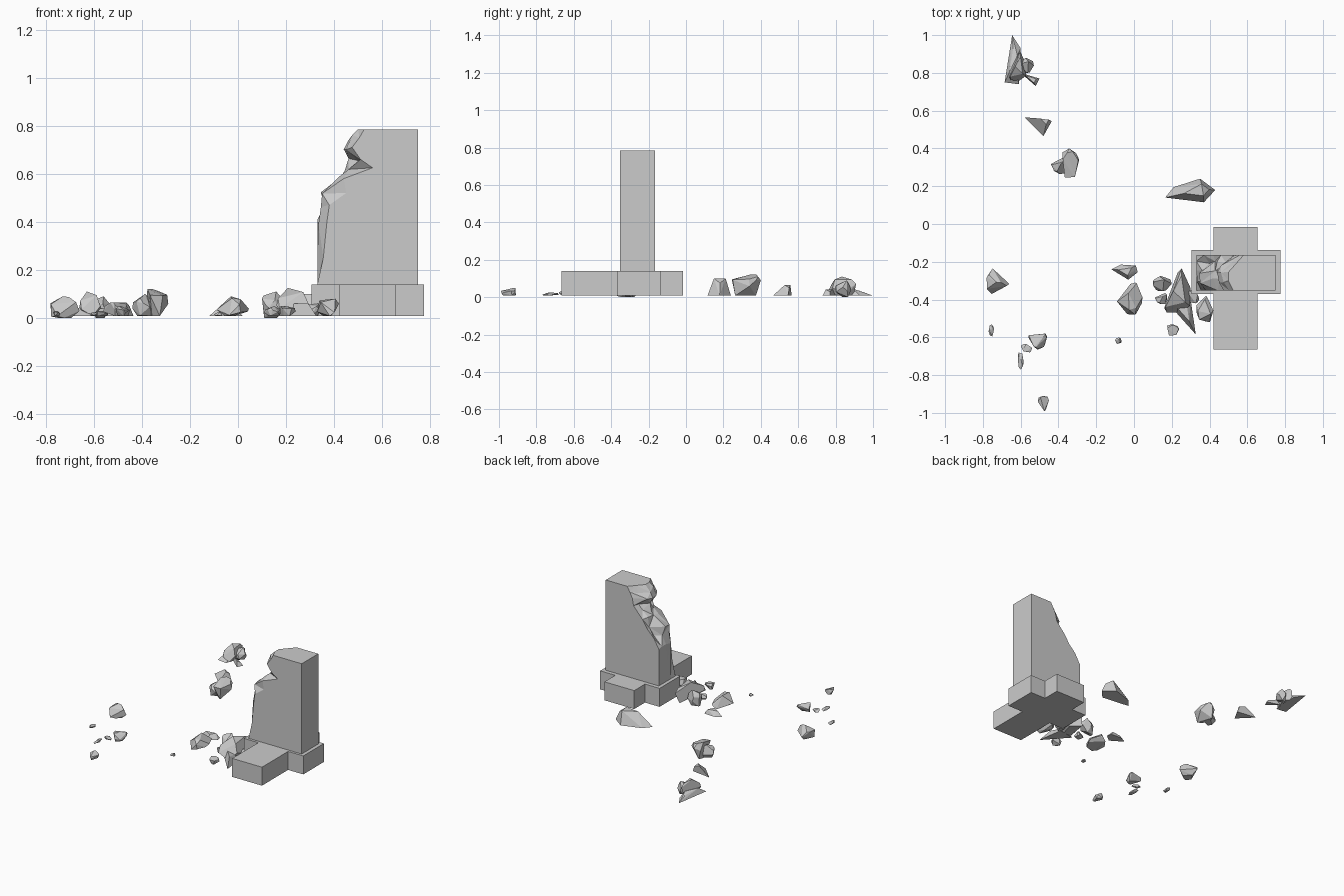
import bpy, bmesh, random
from mathutils import Vector

if "Cube" in bpy.data.objects:
    bpy.data.objects.remove(bpy.data.objects["Cube"])


def finish(name, bm):
    bmesh.ops.recalc_face_normals(bm, faces=bm.faces[:])
    me = bpy.data.meshes.new(name)
    bm.to_mesh(me)
    bm.free()
    ob = bpy.data.objects.new(name, me)
    bpy.context.collection.objects.link(ob)
    return ob


def hull(name, pts):
    bm = bmesh.new()
    vs = [bm.verts.new(p) for p in pts]
    r = bmesh.ops.convex_hull(bm, input=vs)
    junk = {v for v in r["geom_interior"] + r["geom_unused"]
            if isinstance(v, bmesh.types.BMVert)}
    bmesh.ops.delete(bm, geom=list(junk), context='VERTS')
    bmesh.ops.dissolve_limit(bm, angle_limit=0.1, verts=bm.verts[:], edges=bm.edges[:])
    return finish(name, bm)


def rock(name, x0, x1, y0, y1, z1, seed, z0=0.008, n=16):
    """Faceted stone fitted exactly into a box."""
    rnd = random.Random(seed)
    pts = []
    for _ in range(n):
        v = Vector((rnd.gauss(0, 1), rnd.gauss(0, 1), rnd.gauss(0, 1))).normalized()
        v.z = max(v.z, -0.6)
        pts.append(v)
    lo = [min(p[i] for p in pts) for i in range(3)]
    hi = [max(p[i] for p in pts) for i in range(3)]
    a, b = (x0, y0, z0), (x1, y1, z1)
    return hull(name, [[a[i] + (p[i] - lo[i]) / (hi[i] - lo[i]) * (b[i] - a[i])
                        for i in range(3)] for p in pts])


def shard(name, outline, h, shrink=0.55, lean=(0, 0)):
    """Flat splinter: ground outline tapering to a smaller top."""
    cx = sum(p[0] for p in outline) / len(outline) + lean[0]
    cy = sum(p[1] for p in outline) / len(outline) + lean[1]
    pts = [(x, y, 0.008) for x, y in outline]
    for i, (x, y) in enumerate(outline):
        pts.append((cx + (x - cx) * shrink, cy + (y - cy) * shrink,
                    h * (1 if i % 2 == 0 else 0.75)))
    return hull(name, pts)


# Cross-shaped plinth
cross = [(.305, -.37), (.42, -.37), (.42, -.665), (.655, -.665), (.655, -.37), (.775, -.37),
         (.775, -.137), (.655, -.137), (.655, -.015), (.42, -.015), (.42, -.137), (.305, -.137)]
bm = bmesh.new()
f = bm.faces.new([bm.verts.new((x, y, .008)) for x, y in cross])
ext = bmesh.ops.extrude_face_region(bm, geom=[f])["geom"]
bmesh.ops.translate(bm, vec=(0, 0, .132),
                    verts=[v for v in ext if isinstance(v, bmesh.types.BMVert)])
finish("plinth", bm)

# Pillar: broken left edge lofted from front to back
levels = [.14, .25, .40, .47, .52, .58, .625, .66, .71, .75, .785]
columns = [
    (-.352, [.33, .355, .37, .38, .45, .44, .56, .51, .475, .505, .525]),
    (-.30, [.33, .33, .335, .345, .35, .42, .46, .50, .45, .475, .50]),
    (-.255, [.33, .33, .33, .36, .345, .43, .445, .46, .44, .46, .50]),
    (-.21, [.33, .33, .33, .40, .43, .44, .49, .52, .46, .52, .54]),
    (-.165, [.33, .33, .33, .37, .42, .46, .50, .53, .54, .56, .58]),
]
rnd = random.Random(4)
bm = bmesh.new()
rings = []
for y, xs in columns:
    ring = []
    for i, (x, z) in enumerate(zip(xs, levels)):
        broken = 1 < i < 10
        inner = -.34 < y < -.17
        ring.append(bm.verts.new((x, y + (rnd.uniform(-.015, .015) if broken and inner else 0),
                                  z + (rnd.uniform(-.012, .012) if broken and inner else 0))))
    ring.append(bm.verts.new((.75, y, .785)))
    ring.append(bm.verts.new((.75, y, .14)))
    rings.append(ring)
n = len(rings[0])
for k, (a, b) in enumerate(zip(rings, rings[1:])):
    for i in range(n):
        j = (i + 1) % n
        if i >= 10:
            bm.faces.new((a[i], a[j], b[j], b[i]))
        elif (i + k) % 2:
            bm.faces.new((a[i], a[j], b[j]))
            bm.faces.new((a[i], b[j], b[i]))
        else:
            bm.faces.new((a[i], a[j], b[i]))
            bm.faces.new((a[j], b[j], b[i]))
bm.faces.new(rings[0])
bm.faces.new(rings[-1])
bmesh.ops.dissolve_limit(bm, angle_limit=.02, verts=bm.verts[:], edges=bm.edges[:])
finish("broken_pillar", bm)

# Stones against the plinth: x0, x1, y0, y1, top
near = [(.16, .30, -.47, -.235, .125), (.10, .20, -.355, -.275, .11), (.11, .175, -.425, -.365, .05),
        (.175, .24, -.59, -.53, .05), (.28, .345, -.42, -.35, .06), (.33, .42, -.52, -.38, .08)]
# Stones thrown further away
far = [(-.09, .045, -.48, -.31, .09), (-.78, -.66, -.37, -.235, .09), (-.77, -.74, -.595, -.53, .03),
       (-.56, -.46, -.665, -.58, .065), (-.60, -.54, -.68, -.635, .03), (-.615, -.585, -.77, -.68, .025),
       (-.51, -.45, -.99, -.91, .05), (-.10, -.065, -.635, -.60, .025)]
# Stones behind
back = [(-.66, -.57, .76, .91, .11), (-.60, -.53, .80, .88, .09),
        (-.44, -.355, .265, .355, .10), (-.38, -.29, .245, .40, .12)]
for label, group in (("near", near), ("far", far), ("back", back)):
    for i, box in enumerate(group):
        rock(f"{label}_stone_{i + 1}", *box, seed=i * 7 + len(label), z0=0 if i == 1 else .008)

# Flat splinters
shard("side_slab", [(.165, .14), (.21, .195), (.35, .24), (.43, .18), (.37, .115)], .10, .5, (.06, .01))
shard("thin_plate", [(-.12, -.24), (-.07, -.215), (.01, -.22), (.02, -.255), (-.03, -.295)], .04)
shard("long_splinter", [(.18, -.42), (.30, -.40), (.327, -.585)], .06, .4)
shard("back_spike", [(-.685, .75), (-.61, .74), (-.60, .93), (-.645, 1.0)], .045, .5)
shard("back_chip", [(-.60, .80), (-.50, .77), (-.52, .73)], .04)
shard("back_wedge", [(-.58, .565), (-.435, .545), (-.48, .465)], .065, .3, (.04, .03))
